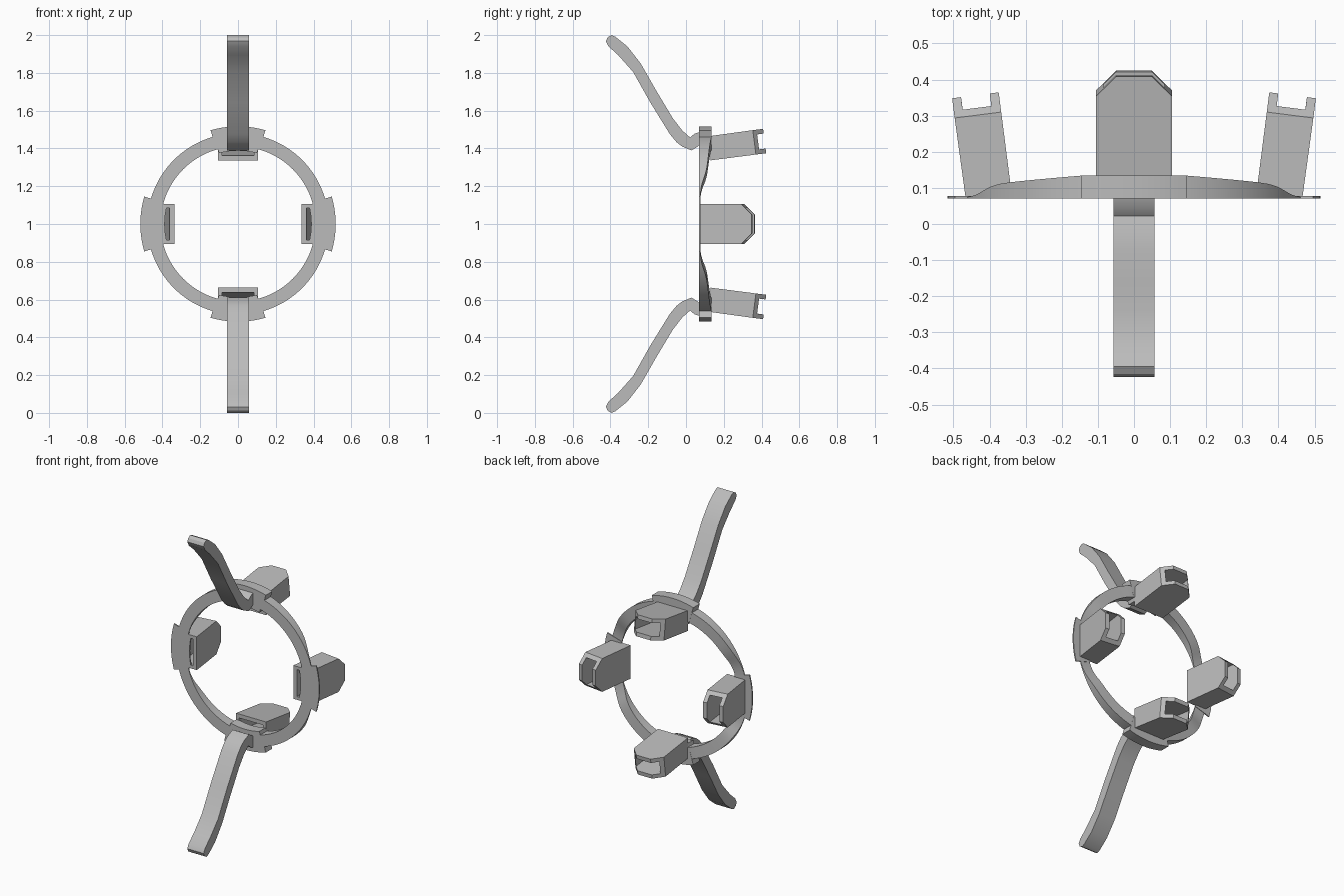
import bpy, bmesh, math
from math import sin, cos, radians

cube = bpy.data.objects.get("Cube")
if cube:
    bpy.data.objects.remove(cube, do_unlink=True)

CENTRE_Z = 1.0
FRONT = 0.07

grey = bpy.data.materials.new("plain_grey")
grey.use_nodes = True
grey.diffuse_color = (0.5, 0.5, 0.5, 1)
grey.node_tree.nodes["Principled BSDF"].inputs["Base Color"].default_value = (0.5, 0.5, 0.5, 1)


def finish(name, bm):
    """Turn a bmesh into a grey object, smooth except at sharp edges."""
    bmesh.ops.recalc_face_normals(bm, faces=bm.faces)
    mesh = bpy.data.meshes.new(name)
    bm.to_mesh(mesh)
    bm.free()
    mesh.materials.append(grey)
    obj = bpy.data.objects.new(name, mesh)
    bpy.context.collection.objects.link(obj)
    bpy.ops.object.select_all(action='DESELECT')
    obj.select_set(True)
    bpy.context.view_layer.objects.active = obj
    bpy.ops.object.shade_smooth_by_angle(angle=radians(30))
    return obj


def prism(bm, loop_a, loop_b):
    """Solid between two matching outlines."""
    a = [bm.verts.new(p) for p in loop_a]
    b = [bm.verts.new(p) for p in loop_b]
    bm.faces.new(a)
    bm.faces.new(b[::-1])
    for i in range(len(a)):
        j = (i + 1) % len(a)
        bm.faces.new((a[i], b[i], b[j], a[j]))


def arc(name, start, end, inner, outer, back, steps):
    """Sweep a rectangular section about the ring axis; back(angle) is its rear y."""
    bm = bmesh.new()
    closed = end - start >= 360
    rows = []
    for i in range(steps if closed else steps + 1):
        deg = start + (end - start) * i / steps
        c, s = cos(radians(deg)), sin(radians(deg))
        rows.append([bm.verts.new((r * c, y, CENTRE_Z + r * s)) for r, y in
                     ((inner, FRONT), (outer, FRONT), (outer, back(deg)), (inner, back(deg)))])
    for i in range(steps):
        p, q = rows[i], rows[(i + 1) % len(rows)]
        for k in range(4):
            m = (k + 1) % 4
            bm.faces.new((p[k], p[m], q[m], q[k]))
    if not closed:
        bm.faces.new(rows[0])
        bm.faces.new(rows[-1][::-1])
    return finish(name, bm)


# Ring: thick at top and bottom, easing to a thin plate at the sides
KEYS = [(0, .135), (16, .135), (45, .116), (52, .110), (57, .101),
        (62, .088), (67, .079), (73, .075), (90, .075)]


def ring_back(deg):
    t = math.degrees(math.acos(min(1, abs(sin(radians(deg))))))
    for (t0, y0), (t1, y1) in zip(KEYS, KEYS[1:]):
        if t <= t1:
            return y0 + (y1 - y0) * (t - t0) / (t1 - t0)
    return KEYS[-1][1]


arc("ring", 0, 360, 0.41, 0.48, ring_back, 120)


# Pads: flat open-ended sleeves with cut corners, leaning outwards
LENGTH, CHAMFER, HALF, WALL, PLATE, DEPTH = 0.297, 0.055, 0.105, 0.02, 0.025, 0.13
LEAN = radians(7.3)


def pad(name, deg, y0):
    bm = bmesh.new()
    ca, sa = cos(radians(deg)), sin(radians(deg))

    def place(w, d, t):
        r = 0.337 + t * cos(LEAN) + d * sin(LEAN)
        y = y0 + d * cos(LEAN) - (t * sin(LEAN) if d else 0)
        return (r * ca - w * sa, y, CENTRE_Z + r * sa + w * ca)

    def slab(outline, t0, t1):
        prism(bm, [place(w, d, t0) for w, d in outline],
              [place(w, d, t1) for w, d in outline])

    shoulder = LENGTH - CHAMFER
    half_plan = [(HALF, 0), (HALF, shoulder), (HALF - CHAMFER, LENGTH)]
    plan = half_plan + [(-w, d) for w, d in reversed(half_plan)]
    slab(plan, 0, PLATE)
    slab(plan, DEPTH - PLATE, DEPTH)
    inside = HALF - WALL
    for side in (-1, 1):
        wall = [(HALF, 0), (HALF, shoulder), (inside, shoulder + WALL), (inside, 0)]
        slab([(side * w, d) for w, d in wall], PLATE, DEPTH - PLATE)
    return finish(name, bm)


for label, deg, thick, pad_y in (("left", 0, 0.078, FRONT), ("top", 90, 0.135, 0.13),
                                 ("right", 180, 0.078, FRONT), ("bottom", 270, 0.135, 0.13)):
    arc(label + "_tab", deg - 16.3, deg + 16.3, 0.41, 0.517, lambda a: thick, 12)
    arc(label + "_ledge", deg - 15, deg + 15, 0.388, 0.412, lambda a: thick, 12)
    pad(label + "_pad", deg, pad_y)


# Arms: curved strips reaching forward above and below
ARM_OUTER = [(-.424, 1.968), (-.415, 1.988), (-.395, 2.0), (-.375, 1.992), (-.31, 1.94),
             (-.24, 1.85), (-.16, 1.71), (-.07, 1.56), (-.02, 1.495), (.022, 1.458),
             (.045, 1.478), (.075, 1.488)]
ARM_INNER = [(.075, 1.42), (.05, 1.402), (.028, 1.39), (-.02, 1.41), (-.05, 1.433),
             (-.085, 1.475), (-.19, 1.645), (-.28, 1.805), (-.36, 1.895), (-.41, 1.94)]

for label, flip in (("top", 1), ("bottom", -1)):
    bm = bmesh.new()
    outline = [(y, CENTRE_Z + flip * (z - 1)) for y, z in ARM_OUTER + ARM_INNER]
    prism(bm, [(-.057, y, z) for y, z in outline], [(.057, y, z) for y, z in outline])
    finish(label + "_arm", bm)
